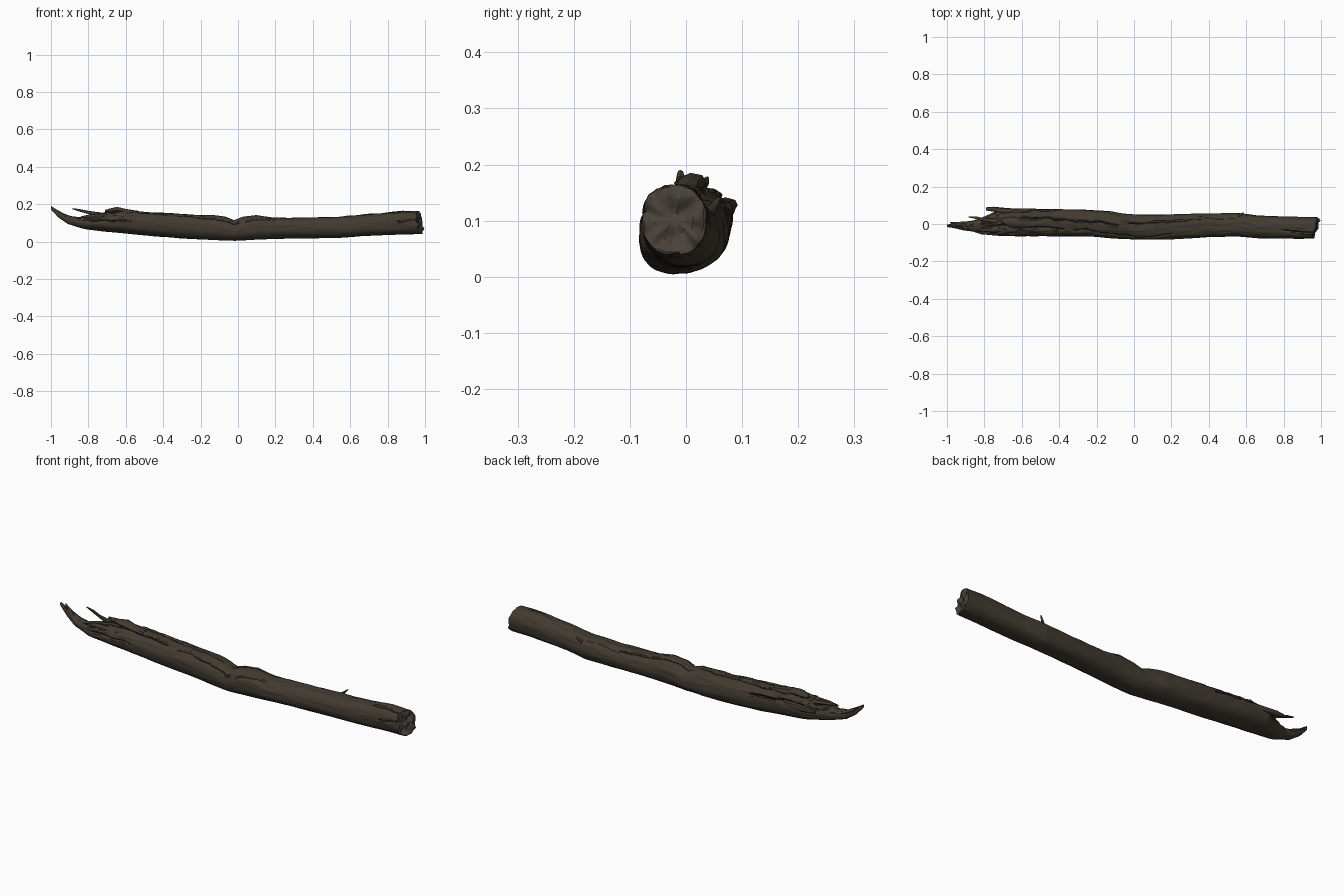
import bpy, bmesh, math
from mathutils import Vector, noise

if "Cube" in bpy.data.objects:
    bpy.data.objects.remove(bpy.data.objects["Cube"])


def material(name, rgb):
    m = bpy.data.materials.new(name)
    m.diffuse_color = (*rgb, 1)
    m.use_nodes = True
    m.node_tree.nodes["Principled BSDF"].inputs["Base Color"].default_value = m.diffuse_color
    return m


BARK = material("dark brown bark", (0.054, 0.043, 0.030))
CRACK = material("crack shadow brown", (0.022, 0.017, 0.012))
WOOD = material("grey brown cut wood", (0.066, 0.054, 0.040))

# log outline: x, bottom z, top z, front y, back y
KEYS = [
    (-1.00, .172, .190, -.016, -.004), (-.96, .128, .165, -.022, .006),
    (-.91, .094, .138, -.034, .012), (-.86, .078, .128, -.040, .018),
    (-.82, .067, .132, -.054, .032), (-.77, .061, .140, -.058, .052),
    (-.71, .054, .156, -.063, .080), (-.60, .044, .162, -.066, .083),
    (-.45, .028, .156, -.065, .081), (-.25, .014, .143, -.066, .075),
    (-.13, .008, .139, -.074, .068), (-.07, .006, .132, -.078, .057),
    (-.02, .005, .113, -.081, .052), (.03, .006, .134, -.084, .050),
    (.10, .010, .141, -.085, .050), (.20, .014, .126, -.082, .051),
    (.40, .018, .128, -.070, .056), (.55, .021, .133, -.066, .060),
    (.66, .028, .142, -.076, .045), (.88, .038, .164, -.079, .037),
    (.97, .039, .163, -.078, .035)]

# cracks: x start, x end, angle (0 = back, 90 = top), drift, depth
CRACKS = [(-.80, -.36, 100, 20, .014), (-.62, -.06, 66, 25, .012),
          (-.72, -.40, 40, -14, .016), (-.34, .02, 118, 25, .008),
          (-.05, .38, 75, -20, .009), (.02, .22, 150, -30, .007),
          (.30, .56, 48, 12, .006), (.78, .97, 105, 15, .008),
          (.84, .97, 175, -10, .007), (-.80, -.55, 165, 10, .007)]


def outline(x):
    for a, b in zip(KEYS, KEYS[1:]):
        if x <= b[0]:
            t = (x - a[0]) / (b[0] - a[0])
            return [p + (q - p) * t for p, q in zip(a[1:], b[1:])]
    return KEYS[-1][1:]


def crack_depth(x, deg):
    best = 0
    for x0, x1, ang, drift, depth in CRACKS:
        if x0 < x < x1:
            t = (x - x0) / (x1 - x0)
            centre = ang + drift * t + 9 * noise.noise(Vector((x * 14, ang, 0)))
            d = abs((deg - centre + 180) % 360 - 180) / 6
            if d < 1:
                best = max(best, depth * (1 - d) * min(1, 5 * math.sin(math.pi * t)))
    return best


def surface(x, deg):
    zb, zt, y0, y1 = outline(x)
    a = math.radians(deg)
    c, s = math.cos(a), math.sin(a)
    cy, cz, ry, rz = (y0 + y1) / 2, (zb + zt) / 2, (y1 - y0) / 2, (zt - zb) / 2
    k = 1 / (abs(c) ** 2.3 + abs(s) ** 2.3) ** (1 / 2.3)
    up = max(0, s)
    torn = max(0, min(1, (-.3 - x) / .4))            # rough broken end
    n = .0025 * noise.noise(Vector((x * 5, c * 2.2, s * 2.2)))
    n += .003 * (.3 + up) * noise.noise(Vector((x * 14, c * 5, s * 5 + 7)))
    n += .009 * torn * up * noise.noise(Vector((x * 26, c * 6 + 3, s * 6)))
    n *= min(1, rz / .04)
    deep = crack_depth(x, deg)
    f = k * (1 + (n - deep) / max(.03, min(ry, rz)))
    y, z = cy + ry * c * f, cz + rz * s * f
    e = max(0, min(1, (x - .86) / .11))              # slanted cut end
    px = x + e * (.25 * (y + .02) - .12 * (z - .1) + .012 * noise.noise(Vector((y * 40, z * 40, 2))))
    return Vector((px, y, max(z, .002))), deep


def finish(bm, name, mats):
    bmesh.ops.recalc_face_normals(bm, faces=bm.faces)
    me = bpy.data.meshes.new(name)
    bm.to_mesh(me)
    bm.free()
    for m in mats:
        me.materials.append(m)
    ob = bpy.data.objects.new(name, me)
    bpy.context.collection.objects.link(ob)
    bpy.context.view_layer.objects.active = ob
    ob.select_set(True)
    bpy.ops.object.shade_smooth_by_angle(angle=math.radians(45))
    ob.select_set(False)


def bridge(bm, a, b):
    n = len(a)
    return [bm.faces.new((a[i], a[(i + 1) % n], b[(i + 1) % n], b[i])) for i in range(n)]


# log body, with the sawn end closed by uneven inner rings
SEG, RINGS = 90, 260
bm = bmesh.new()
rings, deeps = [], []
for i in range(RINGS + 1):
    x = -1 + 1.97 * i / RINGS
    pts = [surface(x, 360 * j / SEG) for j in range(SEG)]
    rings.append([bm.verts.new(p) for p, _ in pts])
    deeps.append([d for _, d in pts])
for i in range(RINGS):
    for j, f in enumerate(bridge(bm, rings[i], rings[i + 1])):
        k = (j + 1) % SEG
        d = (deeps[i][j] + deeps[i][k] + deeps[i + 1][j] + deeps[i + 1][k]) / 4
        f.material_index = 1 if d > .0045 else 0
bm.faces.new(rings[0])
last = rings[-1]
mid = sum((v.co for v in last), Vector()) / SEG
for s in (.93, .8, .6, .4, .2, .06):
    ring = []
    for v in rings[-1]:
        p = mid.lerp(v.co, s)
        p.x += .016 * noise.noise(Vector((p.y * 38, p.z * 38, 5))) - .006 * (1 - s)
        ring.append(bm.verts.new(p))
    for f in bridge(bm, last, ring):
        f.material_index = 2
    last = ring
bm.faces.new(last).material_index = 2
finish(bm, "log", [BARK, CRACK, WOOD])


def splinter(name, points, flat=1.0):
    """Tapered ragged sliver through (x, y, z, radius) points."""
    bm = bmesh.new()
    prev = None
    for n, (x, y, z, r) in enumerate(points):
        ring = []
        for j in range(8):
            a = math.tau * j / 8
            q = r * (1 + .3 * noise.noise(Vector((n * 1.7, j * 2.3, x * 9))))
            ring.append(bm.verts.new((x, y + q * math.cos(a), z + q * flat * math.sin(a))))
        if prev:
            bridge(bm, prev, ring)
        else:
            bm.faces.new(ring)
        prev = ring
    bm.faces.new(prev)
    finish(bm, name, [BARK])


# torn slivers and lifted bark at the broken end
splinter("long_splinter", [(-.885, .038, .176, .003), (-.85, .034, .168, .007),
                           (-.80, .022, .156, .009), (-.73, .015, .142, .013)])
splinter("tip_splinter", [(-.985, .008, .178, .003), (-.95, .004, .150, .008), (-.88, .000, .118, .012)])
splinter("back_flake", [(-.79, .080, .128, .009), (-.75, .078, .128, .013),
                        (-.70, .070, .126, .018), (-.60, .062, .122, .018)], .9)
splinter("lifted_bark", [(-.71, .020, .163, .012), (-.67, .012, .165, .024), (-.645, .008, .168, .026),
                         (-.60, .004, .160, .026), (-.53, .002, .150, .022)], .62)
splinter("front_sliver", [(-.84, -.035, .132, .004), (-.79, -.032, .136, .010), (-.70, -.030, .135, .016)])

# short twig stub on the back
splinter("twig_stub", [(.585, .058, .139, .003), (.578, .054, .132, .006), (.56, .044, .115, .009)])
